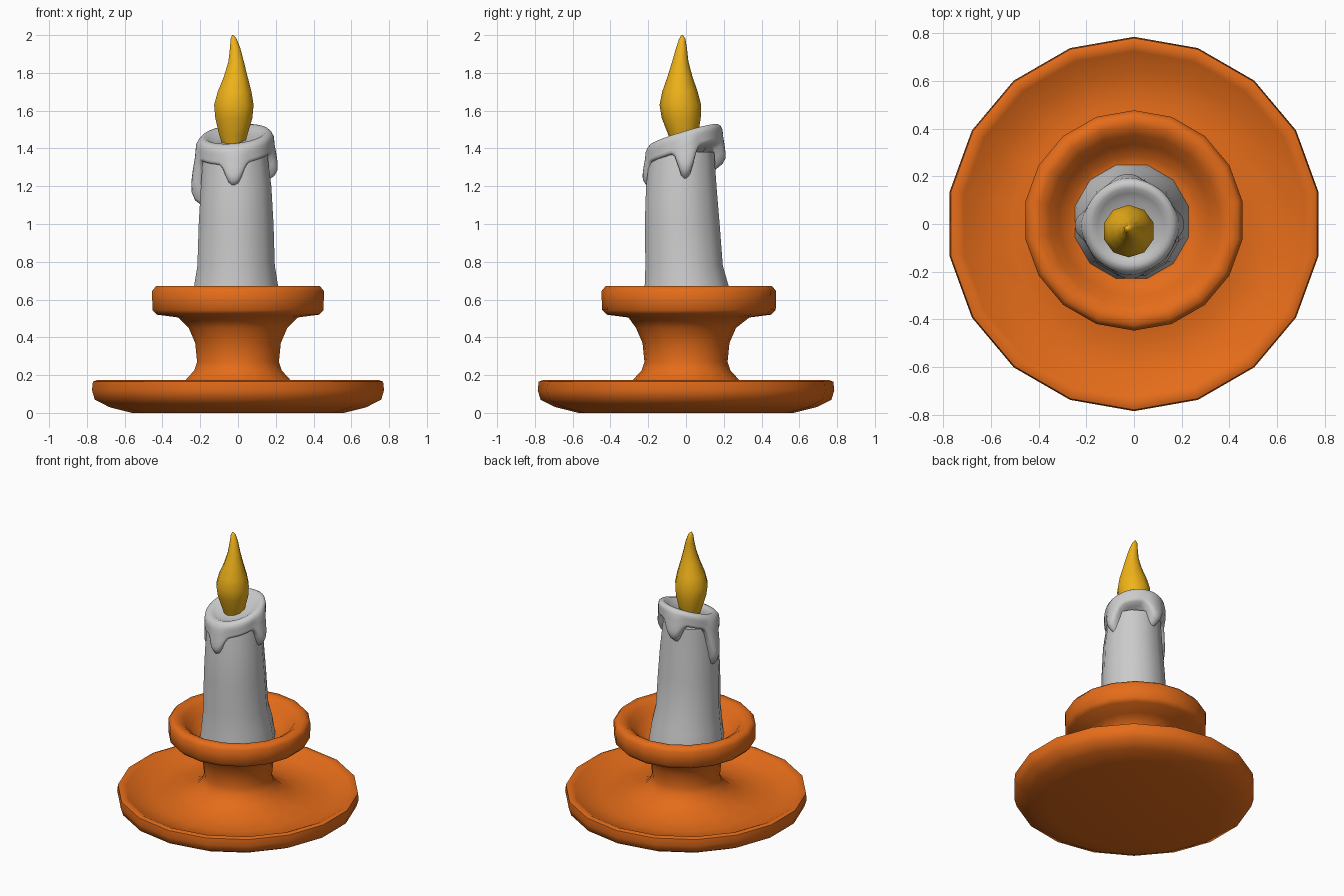
import bpy, bmesh, math

if "Cube" in bpy.data.objects:
    bpy.data.objects.remove(bpy.data.objects["Cube"])

def material(name, color):
    m = bpy.data.materials.new(name)
    m.diffuse_color = color
    m.use_nodes = True
    m.node_tree.nodes["Principled BSDF"].inputs["Base Color"].default_value = m.diffuse_color
    return m

def build(name, rings, mat=None, angle=50):
    """Skin closed rings of points; cap the first and last ring."""
    bm = bmesh.new()
    loops = [[bm.verts.new(p) for p in ring] for ring in rings]
    n = len(loops[0])
    for a, b in zip(loops, loops[1:]):
        for i in range(n):
            j = (i + 1) % n
            bm.faces.new((a[i], a[j], b[j], b[i]))
    bm.faces.new(loops[0][::-1])
    bm.faces.new(loops[-1])
    bmesh.ops.recalc_face_normals(bm, faces=bm.faces)
    me = bpy.data.meshes.new(name)
    bm.to_mesh(me)
    bm.free()
    ob = bpy.data.objects.new(name, me)
    bpy.context.collection.objects.link(ob)
    if mat:
        me.materials.append(mat)
    bpy.ops.object.select_all(action='DESELECT')
    ob.select_set(True)
    bpy.context.view_layer.objects.active = ob
    bpy.ops.object.shade_smooth_by_angle(angle=math.radians(angle))
    return ob

def circle(r, z, n, cx=0.0, cy=0.0):
    return [(cx + r * math.cos(math.tau * (i + .5) / n),
             cy + r * math.sin(math.tau * (i + .5) / n), z) for i in range(n)]

orange = material("orange_glaze", (0.78, 0.15, 0.01, 1))
yellow = material("flame_yellow", (0.87, 0.45, 0.01, 1))

# Holder: dished plate, waisted stem and hollow collar
profile = [(0.57, 0.0), (0.69, 0.03), (0.77, 0.07), (0.785, 0.12), (0.78, 0.165),
           (0.755, 0.175), (0.725, 0.16), (0.64, 0.115), (0.52, 0.10), (0.40, 0.12),
           (0.29, 0.165), (0.235, 0.225), (0.22, 0.27), (0.23, 0.37), (0.265, 0.45),
           (0.32, 0.505), (0.435, 0.52), (0.46, 0.545), (0.462, 0.645), (0.44, 0.672),
           (0.40, 0.67), (0.36, 0.645), (0.32, 0.59), (0.27, 0.55), (0.24, 0.54)]
build("candle_holder",
      [circle(r, z, 18, 0, 0.015 if z > 0.5 else 0) for r, z in profile], orange, 60)

# Candle body: slightly leaning taper (radius, z, x, y)
body = [(0.25, 0.52, -0.01, 0.01), (0.232, 0.66, -0.01, 0.005), (0.212, 0.78, -0.01, -0.01),
        (0.205, 1.0, -0.01, -0.02), (0.193, 1.2, -0.01, -0.025), (0.175, 1.38, -0.015, -0.02)]
build("candle_body", [circle(r, z, 12, x, y) for r, z, x, y in body])

# Melted wax cap: slanted rim with a skirt of drips (angle, length, half width, bulge)
drips = [(-1.60, 0.12, 0.27, 0.022), (3.12, 0.26, 0.25, 0.035),
         (0.05, 0.16, 0.25, 0.028), (1.65, 0.13, 0.30, 0.022)]
N = 72
CX, CY = -0.015, -0.01

def cap_ring(t=None, r=0.0, dz=0.0):
    pts = []
    for i in range(N):
        a = math.tau * i / N
        radius, drop = r, -dz
        if t is not None:
            length, bulge = 0.075, 0.0
            for ang, ln, w, b in drips:
                d = (a - ang + math.pi) % math.tau - math.pi
                g = math.exp(-abs(d / w) ** 3)
                length += ln * g
                bulge += b * g
            drop = 0.035 + length * t
            radius = 0.198 + bulge * (0.25 + 0.75 * math.sin(math.pi * t ** 1.6))
            radius -= 0.045 * max(0, t - 0.85) / 0.15
        x, y = radius * math.cos(a), radius * math.sin(a)
        tilt = 0.30 * max(-0.2, min(0.2, y)) + 0.10 * max(-0.2, min(0.2, x))
        pts.append((CX + x, CY + y, 1.475 + tilt - drop))
    return pts

cap = [cap_ring(t=t) for t in (1, 0.96, 0.88, 0.75, 0.6, 0.4, 0.2, 0)]
cap += [cap_ring(r=r, dz=dz) for r, dz in
        ((0.194, -0.015), (0.18, -0.002), (0.16, 0.0), (0.14, -0.012), (0.11, -0.025), (0.04, -0.03))]
build("wax_cap", cap, None, 80)

# Flame: faceted teardrop with a curled tip (radius, z, x, y)
flame = [(0.06, 1.42, -0.025, -0.015), (0.078, 1.47, -0.025, -0.015), (0.103, 1.56, -0.022, -0.025),
         (0.110, 1.63, -0.022, -0.03), (0.094, 1.70, -0.018, -0.032), (0.066, 1.78, -0.012, -0.032),
         (0.043, 1.86, -0.010, -0.030), (0.029, 1.93, -0.015, -0.024), (0.017, 1.98, -0.023, -0.02),
         (0.004, 2.0, -0.027, -0.02)]
build("flame", [circle(r, z, 10, x, y) for r, z, x, y in flame], yellow, 70)
